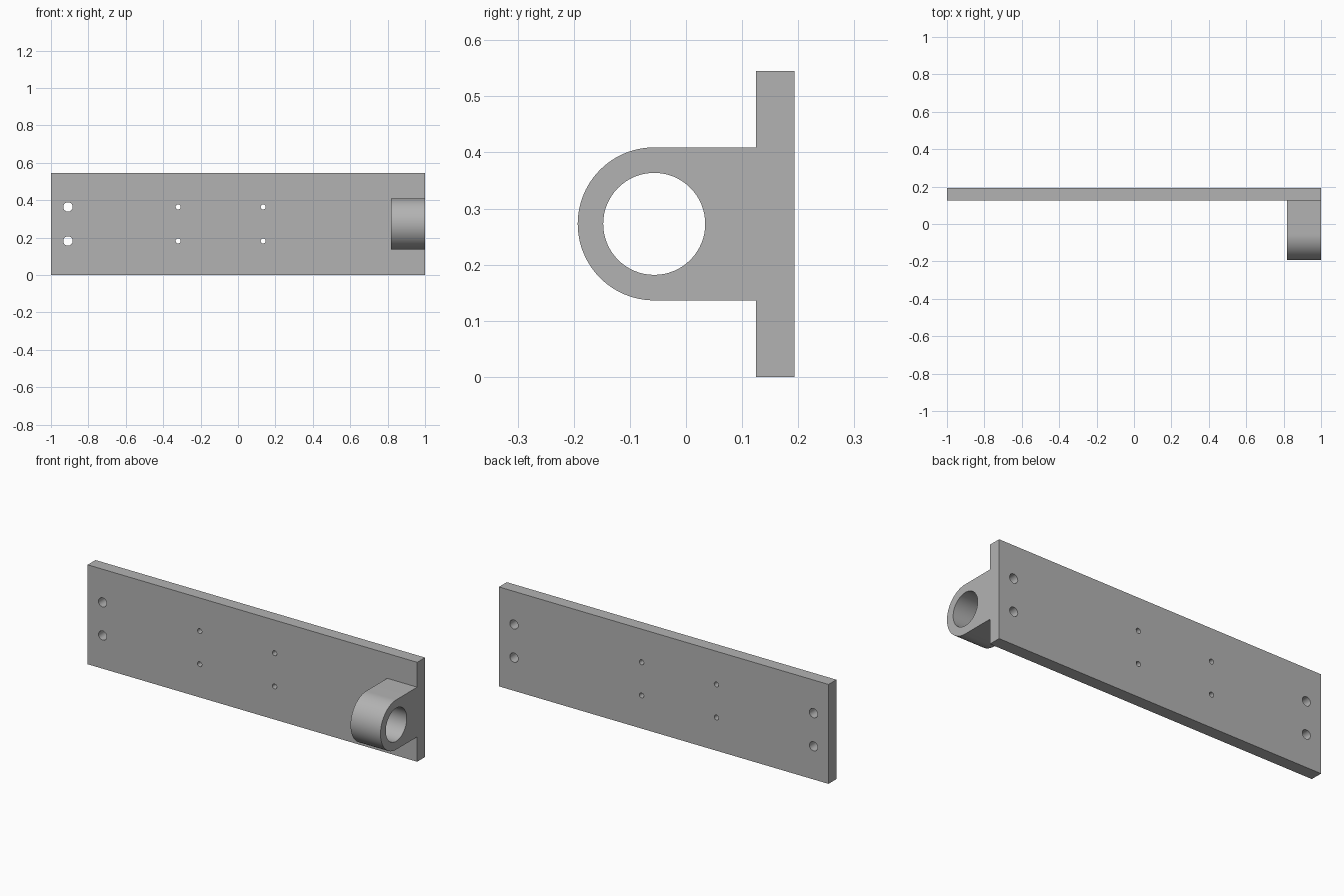
import bpy
import bmesh
import math
from mathutils import Matrix

if "Cube" in bpy.data.objects:
    bpy.data.objects.remove(bpy.data.objects["Cube"], do_unlink=True)

# Main dimensions
U = 1 / 11                        # design module
HEIGHT, THICK = 6 * U, 0.75 * U
BACK = 0.193
FRONT = BACK - THICK
MID = HEIGHT / 2
LUG_R, LUG_X = 1.5 * U, 1 - 2 * U
LUG_Y = -BACK + LUG_R

steel = bpy.data.materials.new("plain_grey")
steel.use_nodes = True
GREY = (0.45, 0.45, 0.45, 1)
steel.diffuse_color = GREY
steel.node_tree.nodes["Principled BSDF"].inputs["Base Color"].default_value = GREY


def add_object(name, bm):
    bmesh.ops.recalc_face_normals(bm, faces=bm.faces)
    mesh = bpy.data.meshes.new(name)
    bm.to_mesh(mesh)
    bm.free()
    mesh.materials.append(steel)
    obj = bpy.data.objects.new(name, mesh)
    bpy.context.collection.objects.link(obj)
    return obj


def extrude_x(name, profile, x0, x1):
    """Extrude a closed (y, z) profile along x."""
    bm = bmesh.new()
    face = bm.faces.new([bm.verts.new((x0, y, z)) for y, z in profile])
    res = bmesh.ops.extrude_face_region(bm, geom=[face])
    verts = [v for v in res["geom"] if isinstance(v, bmesh.types.BMVert)]
    bmesh.ops.translate(bm, verts=verts, vec=(x1 - x0, 0, 0))
    return add_object(name, bm)


def hole_cutter(x, z, radius, y0, y1):
    """Cylinder along y for drilling the plate."""
    bm = bmesh.new()
    place = Matrix.Translation((x, (y0 + y1) / 2, z)) @ Matrix.Rotation(math.pi / 2, 4, "X")
    bmesh.ops.create_cone(bm, cap_ends=True, segments=32, radius1=radius,
                          radius2=radius, depth=y1 - y0, matrix=place)
    return add_object("hole_cutter", bm)


def combine(target, other, operation):
    other.hide_render = True
    mod = target.modifiers.new(operation.lower(), "BOOLEAN")
    mod.operation, mod.solver, mod.object = operation, "EXACT", other
    bpy.context.view_layer.objects.active = target
    bpy.ops.object.modifier_apply(modifier=mod.name)
    bpy.data.objects.remove(other, do_unlink=True)


def arc(radius, start, end, steps):
    angles = [start + (end - start) * i / steps for i in range(steps + 1)]
    return [(LUG_Y + radius * math.cos(a), MID + radius * math.sin(a)) for a in angles]


# Back plate
plate = extrude_x("mounting_plate",
                  [(FRONT, 0), (BACK, 0), (BACK, HEIGHT), (FRONT, HEIGHT)], -1, 1)

# Rounded lug rooted in the plate
root = FRONT + THICK / 2
lug_profile = arc(LUG_R, math.pi / 2, 1.5 * math.pi, 48)
lug_profile += [(root, MID - LUG_R), (root, MID + LUG_R)]
combine(plate, extrude_x("lug", lug_profile, LUG_X, 1), "UNION")

# Bore through the lug
bore = arc(U, 0, 2 * math.pi, 64)[:-1]
combine(plate, extrude_x("bore_cutter", bore, LUG_X - U, 1 + U), "DIFFERENCE")

# Paired bolt holes; those behind the lug are blind
for x, radius, y0 in ((-10 * U, 0.025, FRONT - U), (-3.52 * U, 0.0135, FRONT - U),
                      (1.48 * U, 0.0135, FRONT - U), (10 * U, 0.025, FRONT)):
    for side in (-1, 1):
        combine(plate, hole_cutter(x, MID + side * U, radius, y0, BACK + U), "DIFFERENCE")

# Smooth curved walls, crisp edges
bpy.ops.object.select_all(action="DESELECT")
plate.select_set(True)
bpy.context.view_layer.objects.active = plate
bpy.ops.object.shade_smooth_by_angle(angle=math.radians(30))
